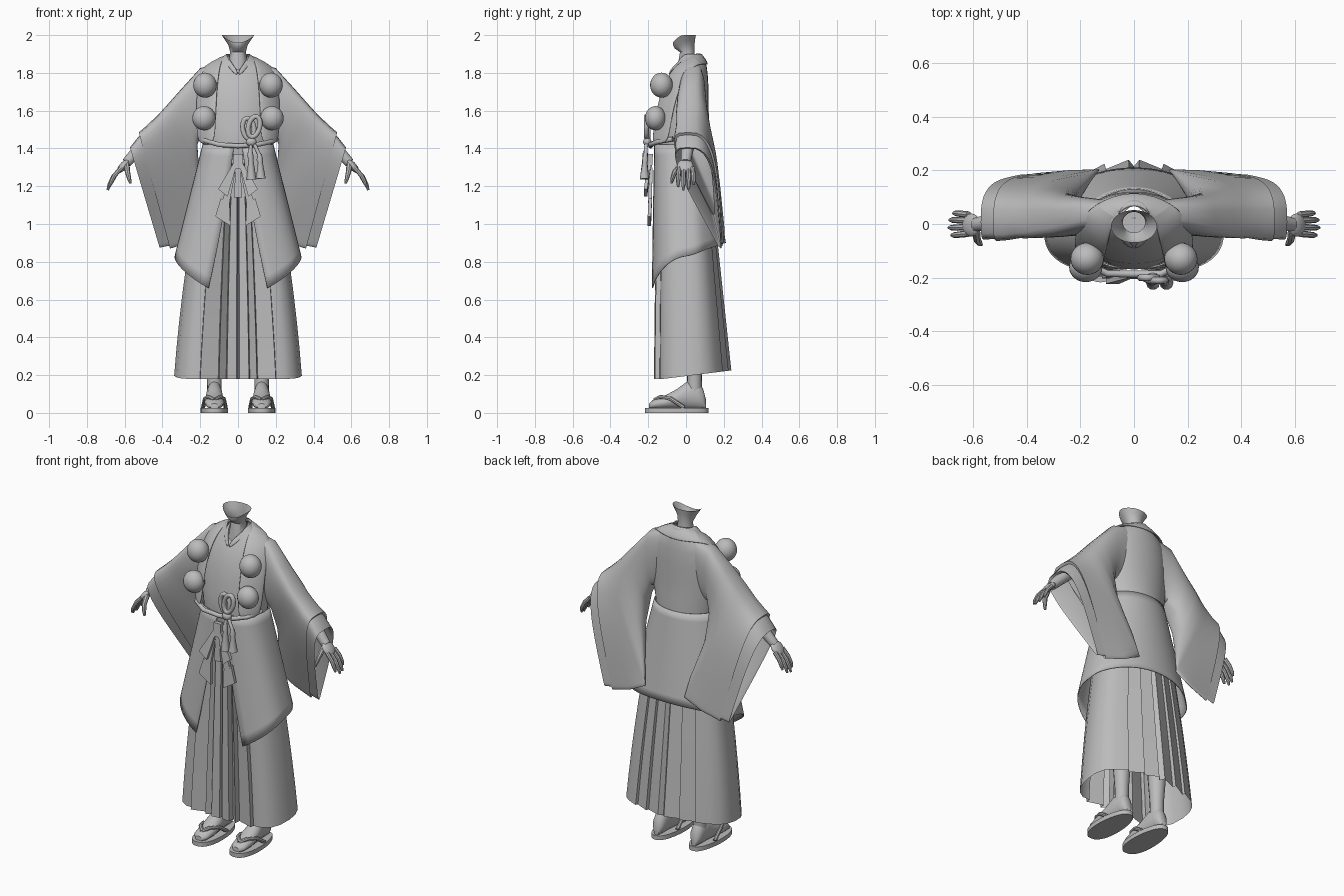
import bpy, bmesh, math
from mathutils import Vector

if "Cube" in bpy.data.objects:
    bpy.data.objects.remove(bpy.data.objects["Cube"])

cloth = bpy.data.materials.new("plain_grey")
cloth.diffuse_color = (0.5, 0.5, 0.5, 1)
cloth.use_nodes = True
cloth.node_tree.nodes["Principled BSDF"].inputs["Base Color"].default_value = cloth.diffuse_color


def finish(name, bm, solid=0, sub=0, angle=40):
    bmesh.ops.recalc_face_normals(bm, faces=bm.faces)
    me = bpy.data.meshes.new(name)
    bm.to_mesh(me)
    bm.free()
    me.materials.append(cloth)
    ob = bpy.data.objects.new(name, me)
    bpy.context.collection.objects.link(ob)
    if solid:
        m = ob.modifiers.new("thickness", 'SOLIDIFY')
        m.thickness, m.offset = solid, 0
    if sub:
        ob.modifiers.new("smooth", 'SUBSURF').levels = sub
        ob.modifiers["smooth"].render_levels = sub
    bpy.ops.object.select_all(action='DESELECT')
    ob.select_set(True)
    bpy.context.view_layer.objects.active = ob
    bpy.ops.object.shade_smooth_by_angle(angle=math.radians(angle))
    return ob


def loft(name, rings, closed=True, caps=False, **kw):
    bm = bmesh.new()
    rows = [[bm.verts.new(p) for p in r] for r in rings]
    n = len(rows[0])
    for a, b in zip(rows, rows[1:]):
        for i in range(n if closed else n - 1):
            j = (i + 1) % n
            bm.faces.new((a[i], a[j], b[j], b[i]))
    if caps:
        bm.faces.new(rows[0])
        bm.faces.new(rows[-1])
    return finish(name, bm, **kw)


def body_ring(z, hx, yf, yb, dip=0, n=28):
    # horizontal oval whose front dips down
    pts = []
    for i in range(n):
        a = 2 * math.pi * i / n
        s = math.sin(a)
        pts.append((hx * math.cos(a), (yf + yb) / 2 + s * (yb - yf) / 2,
                    z - dip * max(0, -s) ** 2))
    return pts


def tube(name, pts, radii, ref=(0, 1, 0), loop=False, n=10, **kw):
    pts = [Vector(p) for p in pts]
    if not isinstance(radii, (list, tuple)):
        radii = [radii] * len(pts)
    rings, m = [], len(pts)
    for i, p in enumerate(pts):
        nxt = pts[(i + 1) % m] if loop else pts[min(i + 1, m - 1)]
        d = (nxt - pts[i - 1 if loop else max(i - 1, 0)]).normalized()
        u = d.cross(Vector(ref)).normalized()
        v = d.cross(u)
        rings.append([p + radii[i] * (u * math.cos(2 * math.pi * k / n) + v * math.sin(2 * math.pi * k / n))
                      for k in range(n)])
    if loop:
        rings.append(rings[0])
    return loft(name, rings, caps=not loop, **kw)


def ball(name, loc, scale, rot=(0, 0, 0)):
    bm = bmesh.new()
    bmesh.ops.create_uvsphere(bm, u_segments=24, v_segments=16, radius=1)
    bmesh.ops.scale(bm, vec=scale, verts=bm.verts)
    ob = finish(name, bm)
    ob.location, ob.rotation_euler = loc, rot


def plate(name, corners, y0, y1, thick=0.018):
    # flat cloth end, tilted in depth from its first to its last corner pair
    ys = (y0, y0, y1, y1)
    front = [(x, y - thick, z) for (x, z), y in zip(corners, ys)]
    back = [(x, y, z) for (x, z), y in zip(corners, ys)]
    loft(name, [front, back], caps=True)


def band(name, half, solid):
    # symmetrical strip: rows of (inner, outer) from the right front to the back centre
    left = [[(-x, y, z) for x, y, z in r] for r in reversed(half[:-1])]
    loft(name, half + left, closed=False, solid=solid, sub=2)


# neck with open jaw, running down into the chest
loft("neck", [body_ring(*r) for r in (
    (1.79, .004, .02, .025), (1.79, .06, -.05, .05), (1.86, .05, -.04, .05), (1.91, .042, -.032, .045),
    (1.945, .05, -.06, .045, .015), (1.97, .066, -.07, .047, .02), (2.0, .086, -.07, .052, .04))])

# upper robe
loft("torso", [body_ring(*r) for r in (
    (1.36, .185, -.16, .13), (1.42, .188, -.17, .13), (1.5, .206, -.16, .124), (1.6, .21, -.148, .12),
    (1.7, .207, -.125, .12), (1.78, .192, -.1, .116, .02), (1.83, .165, -.085, .11, .04),
    (1.87, .10, -.072, .1, .06), (1.9, .062, -.065, .085, .08))])
band("neck_collar", [
    [(0, -.085, 1.81), (0, -.097, 1.775)], [(.03, -.055, 1.85), (.05, -.07, 1.825)],
    [(.062, .02, 1.9), (.085, .02, 1.885)], [(0, .09, 1.905), (0, .105, 1.88)]], .01)

# stole over the shoulders with round tufts
band("stole", [
    [(.12, -.182, 1.42), (.175, -.155, 1.42), (.215, -.09, 1.42)],
    [(.115, -.165, 1.56), (.175, -.135, 1.56), (.225, -.075, 1.56)],
    [(.11, -.135, 1.7), (.17, -.105, 1.7), (.22, -.04, 1.7)],
    [(.095, -.075, 1.83), (.155, -.045, 1.825), (.2, .01, 1.815)],
    [(.075, .03, 1.895), (.115, .05, 1.885), (.16, .075, 1.85)],
    [(0, .085, 1.905), (0, .11, 1.885), (0, .135, 1.84)]], .014)
for s in (1, -1):
    ball("upper_tuft", (s * .175, -.13, 1.735), (.062, .06, .066))
    ball("lower_tuft", (s * .18, -.162, 1.56), (.062, .055, .064))

# long coat skirt, open at the front
rows = []
for i in range(13):
    t, row = i / 12, []
    p0 = math.radians(3 + 15 * t)
    for k in range(49):
        p = p0 + (2 * math.pi - 2 * p0) * k / 48
        sn, cs = math.sin(p), math.cos(p)
        if cs > 0:
            s0 = math.sin(math.radians(18))
            by_x = max(0, (abs(sn) - s0) / (1 - s0))
            by_angle = (math.acos(min(1, cs)) - p0) / (math.pi / 2 - p0)
            hem = .66 + .085 * (by_x + by_angle)
        else:
            hem = .83 - .07 * cs
        z = 1.42 + (hem - 1.42) * t
        d = 1.42 - z
        e = .75 if cs > 0 else .75 + .25 * min(1, -cs * 2)
        x = math.copysign(abs(sn) ** e, sn) * (.185 + .25 * d)
        yb, yf = .13 + .15 * d, .165 + .025 * d
        y = -cs ** e * yf if cs > 0 else abs(cs) ** e * yb
        row.append((x, y, z))
    rows.append(row)
loft("coat_skirt", rows, closed=False, solid=.006)

# pleated trousers skirt
half = [(.008, -.165), (.058, -.17), (.063, -.135), (.10, -.168), (.105, -.135), (.2, -.165),
        (.202, -.14), (.25, -.138), (.295, -.11), (.325, -.06), (.338, .01), (.335, .07), (.315, .12),
        (.27, .16), (.2, .195), (.195, .18), (.11, .225), (.105, .205), (.02, .24)]
plan = [(0, -.12)] + half + [(0, .215)] + [(-x, y) for x, y in reversed(half)]
rows = []
for i in range(9):
    t = i / 8
    sx = 1 - .27 * t - .23 * t * t
    rows.append([(x * sx, y * (1 - (.08 if y < 0 else .52) * t),
                  (.18 + max(0, .045 * (y + .12) / .36)) * (1 - t) + 1.39 * t) for x, y in plan])
loft("pleated_skirt", rows, angle=42)


# hanging sleeves: each section runs from a top point to a bottom point,
# with its front and back depth given at both ends
def sleeve_ring(s, T, B, f0, g0, f1, g1, n=36):
    pts = []
    for k in range(n):
        a = 2 * math.pi * k / n
        v = (1 - math.cos(a)) / 2
        f, g = f0 + (f1 - f0) * v ** .9, g0 + (g1 - g0) * v
        w = math.copysign(abs(math.sin(a)) ** .6, math.sin(a)) * (g - f) / 2
        pts.append((s * (T[0] + (B[0] - T[0]) * v), (f + g) / 2 + w, T[1] + (B[1] - T[1]) * v))
    return pts


outer = [((.10, 1.855), (.15, 1.5), -.02, .10, -.03, .08), ((.20, 1.825), (.19, 1.49), -.035, .11, -.05, .09),
         ((.30, 1.715), (.215, 1.42), -.07, .11, -.02, .12), ((.38, 1.625), (.205, 1.27), -.1, .125, .06, .15),
         ((.42, 1.582), (.155, 1.08), -.115, .13, .15, .2), ((.45, 1.553), (.13, .96), -.12, .135, .19, .213),
         ((.49, 1.515), (.24, .905), -.13, .14, .185, .21), ((.525, 1.485), (.36, .87), -.135, .15, .17, .2),
         ((.515, 1.47), (.355, .89), -.122, .138, .175, .195)]
inner = [((.47, 1.51), (.25, .97), -.11, .125, .18, .2), ((.525, 1.465), (.365, .885), -.122, .138, .175, .195),
         ((.572, 1.405), (.415, .875), -.125, .14, .165, .195), ((.56, 1.4), (.405, .9), -.112, .128, .17, .19),
         ((.46, 1.5), (.33, 1.05), -.09, .11, .13, .16)]
for s in (1, -1):
    loft("outer_sleeve", [sleeve_ring(s, *r) for r in outer], angle=50)
    loft("inner_sleeve", [sleeve_ring(s, *r) for r in inner], angle=50)
    # arm and hand
    tube("forearm", [(s * .32, .03, 1.6), (s * .5, .01, 1.42), (s * .59, -.002, 1.325)], [.045, .036, .026], n=14)
    ball("palm", (s * .607, -.004, 1.307), (.046, .043, .02), (0, s * .85, 0))
    for y, l in ((-.036, .9), (-.012, 1.05), (.013, 1), (.035, .8)):
        tube("finger", [(s * .618, y, 1.297), (s * (.618 + .04 * l), y * 1.1, 1.297 - .045 * l),
                        (s * (.618 + .06 * l), y * 1.15, 1.297 - .085 * l),
                        (s * (.618 + .069 * l), y * 1.15, 1.297 - .112 * l)],
             [.0125, .012, .0105, .006], n=8)
    tube("thumb", [(s * .59, -.025, 1.315), (s * .585, -.06, 1.275), (s * .576, -.072, 1.24), (s * .57, -.077, 1.215)],
         [.016, .014, .011, .006], n=8)

    # legs, feet and sandals
    cx = s * .125
    tube("leg", [(cx, .045, .10), (cx, .045, .2), (cx, .045, .35), (cx, .04, .55)], [.038, .039, .05, .055], n=16)
    foot = []
    for y, hw, top in ((-.195, .022, .05), (-.175, .045, .068), (-.11, .053, .092), (-.05, .048, .125),
                       (.005, .042, .165), (.06, .039, .17), (.09, .033, .13), (.106, .016, .07)):
        foot.append([(cx + hw * math.cos(a * math.pi / 8), y,
                      (top + .02) / 2 + (top - .02) / 2 * math.sin(a * math.pi / 8)) for a in range(16)])
    loft("foot", foot, caps=True)
    sole = []
    for k in range(32):
        a = 2 * math.pi * k / 32
        c, d = math.cos(a), math.sin(a)
        sole.append((cx + math.copysign(abs(c) ** .8, c) * (.072 - .007 * d), -.05 + .168 * d))
    loft("sandal_sole", [[(x, y, z) for x, y in sole] for z in (0, .026)], caps=True)
    for q in (1, -1):
        tube("sandal_strap", [(cx, -.165, .07), (cx + q * .03, -.135, .085), (cx + q * .05, -.08, .075),
                              (cx + q * .06, -.01, .028)], .011, ref=(0, 0, 1), n=8)

# waist cord with looped knot and tassels
tube("waist_cord", [(-.205, -.07, 1.46), (-.17, -.15, 1.44), (-.1, -.185, 1.42), (0, -.187, 1.413),
                    (.1, -.187, 1.42), (.17, -.15, 1.435), (.205, -.07, 1.45)], .013, ref=(0, 0, 1))
for cx, cz, tilt, y in ((.055, 1.505, .15, -.2), (.085, 1.515, -.25, -.21)):
    pts = []
    for k in range(16):
        a = 2 * math.pi * k / 16
        u, w = .03 * math.cos(a), .056 * math.sin(a)
        pts.append((cx + u * math.cos(tilt) - w * math.sin(tilt), y, cz + u * math.sin(tilt) + w * math.cos(tilt)))
    tube("cord_loop", pts, .013, loop=True)
ball("cord_knot", (.07, -.205, 1.435), (.028, .022, .024))
for x, top, low in ((.065, 1.39, 1.235), (.115, 1.37, 1.24)):
    tube("tassel_cord", [(.07, -.2, 1.44), ((x + .07) / 2, -.212, 1.41), (x, -.215, top - .01)], .01)
    tube("tassel", [(x, -.215, top), (x, -.216, top - .03), (x + .003, -.218, top - .045), (x + .006, -.22, low)],
         [.011, .017, .013, .026])

# front sash bow with hanging ends
plate("sash_knot", [(-.024, 1.37), (.024, 1.37), (.028, 1.29), (-.028, 1.29)], -.175, -.18, .025)
plate("sash_centre", [(-.012, 1.3), (.012, 1.3), (.022, 1.14), (-.022, 1.14)], -.178, -.18)
for s in (1, -1):
    for nm, y0, y1, c in (
            ("upper_sash_end", -.185, -.205, ((.008, 1.31), (.026, 1.32), (.105, 1.185), (.055, 1.145))),
            ("lower_sash_end", -.18, -.185, ((.045, 1.12), (.092, 1.135), (.12, 1.04), (.04, .99))),
            ("sash_strip", -.176, -.182, ((.01, 1.3), (.025, 1.3), (.085, 1.12), (.045, 1.11)))):
        plate(nm, [(s * x, z) for x, z in c], y0, y1)
